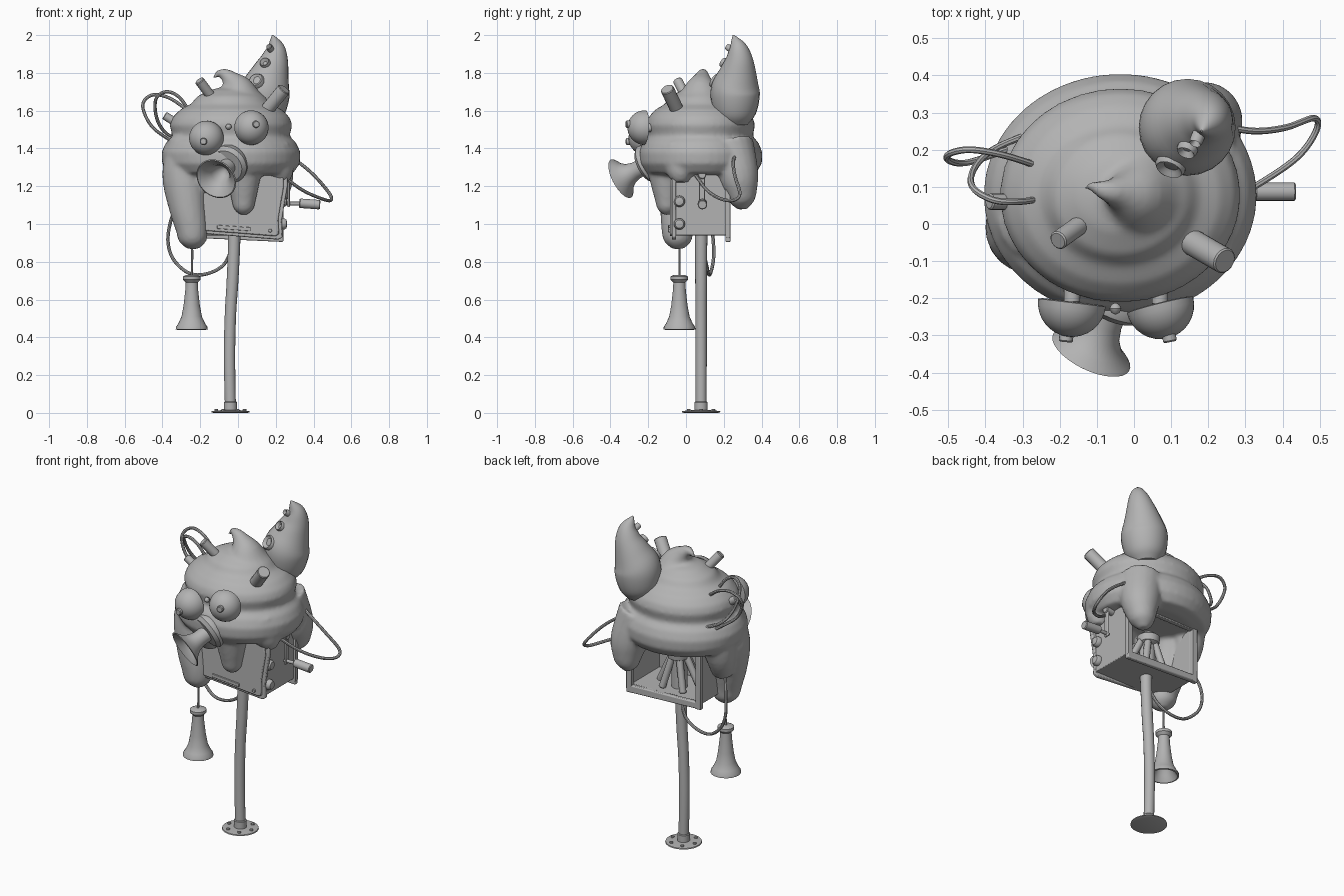
import bpy, bmesh, math
from mathutils import Vector, Quaternion

grey = bpy.data.materials.new("plain grey")
grey.diffuse_color = (0.45, 0.45, 0.45, 1)


def finish(name, bm, angle=40):
    bmesh.ops.recalc_face_normals(bm, faces=bm.faces[:])
    me = bpy.data.meshes.new(name)
    bm.to_mesh(me)
    bm.free()
    me.materials.append(grey)
    ob = bpy.data.objects.new(name, me)
    bpy.context.collection.objects.link(ob)
    bpy.ops.object.select_all(action='DESELECT')
    ob.select_set(True)
    bpy.context.view_layer.objects.active = ob
    bpy.ops.object.shade_smooth_by_angle(angle=math.radians(angle))
    return ob


def skin(bm, rings):
    # join successive rings of vertices and cap both ends
    n = len(rings[0])
    for a, b in zip(rings, rings[1:]):
        for i in range(n):
            j = (i + 1) % n
            bm.faces.new((a[i], a[j], b[j], b[i]))
    bm.faces.new(rings[0][::-1])
    bm.faces.new(rings[-1])


def add_tube(bm, pts, seg=10, steps=4):
    # smooth sweep through (x, y, z, radius) points
    p = [Vector(q) for q in pts]
    p = [2 * p[0] - p[1]] + p + [2 * p[-1] - p[-2]]
    path = []
    for k in range(1, len(p) - 2):
        a, b, c, d = p[k - 1:k + 3]
        for s in range(steps):
            t = s / steps
            path.append(0.5 * (2 * b + (c - a) * t + (2 * a - 5 * b + 4 * c - d) * t * t
                               + (3 * b - a - 3 * c + d) * t ** 3))
    path.append(p[-2])
    pos = [q.to_3d() for q in path]
    last, rings, u = None, [], None
    for k, c in enumerate(pos):
        t = (pos[min(k + 1, len(pos) - 1)] - pos[max(k - 1, 0)]).normalized()
        u = t.orthogonal().normalized() if u is None else last.rotation_difference(t) @ u
        last, v, r = t, t.cross(u), max(path[k][3], 0.002)
        rings.append([bm.verts.new(c + r * (math.cos(w) * u + math.sin(w) * v))
                      for w in (2 * math.pi * i / seg for i in range(seg))])
    skin(bm, rings)


def tube(name, pts, seg=10, steps=4):
    bm = bmesh.new()
    add_tube(bm, pts, seg, steps)
    return finish(name, bm)


def cable(name, pts, r=0.009):
    return tube(name, [(*q, r) for q in pts], 8, 6)


def add_lathe(bm, prof, loc, axis=(0, 0, 1), seg=24, sy=1):
    q = Vector((0, 0, 1)).rotation_difference(Vector(axis))
    rings = []
    for r, h in prof:
        r = max(r, 0.001)
        rings.append([bm.verts.new(Vector(loc) + q @ Vector(
            (r * math.cos(w), sy * r * math.sin(w), h)))
            for w in (2 * math.pi * i / seg for i in range(seg))])
    skin(bm, rings)


def lathe(name, prof, loc, axis=(0, 0, 1), seg=24):
    bm = bmesh.new()
    add_lathe(bm, prof, loc, axis, seg)
    return finish(name, bm)


def rod(name, a, b, r, seg=16, bevel=0.004):
    a, b = Vector(a), Vector(b)
    n = (b - a).length
    return lathe(name, [(r - bevel, 0), (r, bevel), (r, n - bevel), (r - bevel, n)], a, b - a, seg)


def prism(name, outline, y0, y1, bevel=0.006):
    # extrude an x-z outline along y
    bm = bmesh.new()
    skin(bm, [[bm.verts.new((x, y, z)) for x, z in outline] for y in (y0, y1)])
    ob = finish(name, bm, 30)
    m = ob.modifiers.new("rounded", 'BEVEL')
    m.width, m.segments = bevel, 2
    return ob


def block(name, x0, x1, y0, y1, z0, z1, bevel=0.004):
    return prism(name, [(x0, z0), (x1, z0), (x1, z1), (x0, z1)], y0, y1, bevel)


# Foot, sleeve, bolts and bent post
C = (-0.04, 0.08)
lathe("foot_plate", [(0.09, 0), (0.102, 0.004), (0.1, 0.01), (0.04, 0.015)], (*C, 0), seg=32)
rod("foot_sleeve", (*C, 0.01), (*C, 0.06), 0.035, 20)
for i in range(6):
    w = math.pi * i / 3
    x, y = C[0] + 0.075 * math.cos(w), C[1] + 0.075 * math.sin(w)
    rod("foot_bolt", (x, y, 0.008), (x, y, 0.02), 0.01, 8, 0.002)
tube("post", [(-0.04, 0.08, 0.02, 0.029), (-0.045, 0.08, 0.3, 0.03), (-0.04, 0.08, 0.52, 0.03),
              (-0.03, 0.08, 0.68, 0.031), (-0.022, 0.08, 0.85, 0.032), (-0.02, 0.08, 0.96, 0.034)], 16)

# Soft swirled head with drips and curled tip, fused into one skin
bm = bmesh.new()
add_lathe(bm, [(0, 1.735), (0.11, 1.71), (0.18, 1.675), (0.212, 1.635), (0.27, 1.605), (0.31, 1.565),
               (0.325, 1.525), (0.315, 1.485), (0.31, 1.465), (0.345, 1.43), (0.368, 1.38),
               (0.365, 1.32), (0.33, 1.27), (0.25, 1.255), (0, 1.265)],
          (-0.037, 0.077, 0), seg=48, sy=0.89)
for pts in (
    [(0, .08, 1.66, .14), (-.01, .08, 1.72, .09), (-.04, .085, 1.765, .05),      # curl
     (-.075, .09, 1.795, .03), (-.105, .1, 1.795, .018), (-.13, .1, 1.77, .008)],
    [(-.24, .02, 1.42, .13), (-.28, -.01, 1.26, .122), (-.267, -.035, 1.1, .102),  # long side drip
     (-.245, -.045, .98, .086), (-.24, -.042, .91, .073), (-.24, -.04, .868, .03)],
    [(-.28, .12, 1.38, .11), (-.305, .1, 1.22, .085), (-.29, .06, 1.1, .06)],    # side skirt
    [(.02, -.1, 1.36, .13), (.03, -.105, 1.24, .09), (.03, -.1, 1.13, .065),     # front drip
     (.03, -.1, 1.08, .052), (.03, -.1, 1.048, .02)],
    [(.14, .23, 1.42, .13), (.185, .275, 1.26, .11), (.19, .292, 1.17, .085),    # rear drip
     (.185, .297, 1.115, .063), (.185, .3, 1.078, .025)],
    [(.17, -.03, 1.38, .12), (.22, -.03, 1.28, .08), (.23, -.03, 1.22, .04)],    # right hem
    [(-.1, -.1, 1.36, .12), (-.12, -.1, 1.24, .09), (-.12, -.1, 1.16, .04)],     # front hem
):
    add_tube(bm, pts, 20)
head = finish("swirled_head", bm)
m = head.modifiers.new("fuse", 'REMESH')
m.mode, m.voxel_size, m.use_smooth_shade = 'VOXEL', 0.012, True
m = head.modifiers.new("soften", 'SMOOTH')
m.factor, m.iterations = 0.5, 5

# Curved claw with sucker rings
tube("claw", [(.13, .26, 1.53, .07), (.135, .26, 1.58, .108), (.14, .26, 1.65, .127),
              (.148, .262, 1.72, .128), (.172, .275, 1.8, .1), (.193, .282, 1.87, .074),
              (.2, .276, 1.93, .05), (.19, .26, 1.975, .022), (.182, .25, 2.0, .003)], 24)
for loc, r in (((.1, .16, 1.755), .042), ((.145, .205, 1.85), .028), ((.17, .23, 1.93), .018)):
    lathe("claw_sucker", [(r, -.02), (r, .008), (r * .85, .018), (r * .6, .01), (r * .3, 0)],
          loc, (-.3, -.75, .5), 20)

# Domed eyes with stems and pupils
for c, d, pupil in (((-.167, -.212, 1.455), (-.12, -1, 0), (-.18, 1.437)),
                    ((.07, -.218, 1.51), (.25, -1, .05), (.09, 1.528))):
    dome = [(0, 0), (.08, -.003)] + [(.092 * math.cos(w), .092 * math.sin(w))
                                     for w in (math.pi / 16 * i for i in range(9))]
    lathe("eye_dome", dome, c, d, 32)
    rod("eye_stem", (c[0], -.1, c[2]), c, .022)
    rod("pupil", (pupil[0], -.28, pupil[1]), (pupil[0] + d[0] * .03, -.318, pupil[1]), .019)
lathe("nose_stud", [(0, -.016), (.011, -.011), (.016, 0), (.011, .011), (0, .016)],
      (-.05, -.228, 1.515), (0, -1, 0), 14)

# Trumpet mouth and its collar
AX = Vector((-.38, -.8, -.43)).normalized()
rim = Vector((-.115, -.345, 1.24))
lathe("mouth_trumpet", [(.05, -.22), (.046, -.15), (.046, -.1), (.056, -.06), (.078, -.028),
                        (.105, -.008), (.114, 0), (.108, .003), (.076, -.02), (.052, -.055),
                        (.036, -.1), (.01, -.12)], rim, AX, 32)
lathe("mouth_collar", [(.08, -.06), (.105, -.03), (.108, 0), (.09, .02), (.05, .022)],
      (-.055, -.205, 1.315), AX, 32)

# Hanging earpiece on its wire
lathe("earpiece", [(.03, .73), (.046, .722), (.046, .705), (.032, .69), (.034, .65), (.043, .57),
                   (.054, .51), (.07, .475), (.083, .455), (.085, .442), (.076, .44), (.055, .475),
                   (.035, .53), (.01, .55)], (-.245, -.035, 0))
cable("earpiece_wire", [(-.245, -.035, .72), (-.243, -.035, .8), (-.243, -.035, .9)], .006)

# Open-backed box: wavy front plate, walls and rear frame
front = [(-.255, .955), (.215, .917), (.236, .93), (.232, 1.02), (.245, 1.1),
         (.262, 1.2), (.26, 1.28), (-.255, 1.28)]
prism("front_plate", front, -.075, -.052)
prism("front_panel", [(x * .92, 1.1 + (z - 1.1) * .9) for x, z in front], -.086, -.07)
prism("panel_slot", [(-.11, .975), (.07, .962), (.07, .982), (-.11, .995)], -.094, -.08, .002)
rod("panel_screw", (.17, -.095, .965), (.17, -.08, .965), .01, 10, .002)
block("box_floor", -.235, .225, -.06, .215, .94, .955)
block("box_roof", -.235, .225, -.06, .215, 1.265, 1.28)
block("box_wall_left", -.24, -.225, -.06, .215, .94, 1.28)
block("box_wall_right", .215, .23, -.06, .215, .94, 1.28)
prism("rear_frame_bottom", [(-.262, .928), (.24, .905), (.24, .95), (-.262, .968)], .208, .236)
block("rear_frame_top", -.262, .24, .208, .236, 1.25, 1.29)
for x in (-.262, .205):
    block("rear_frame_side", x, x + .036, .208, .236, .925, 1.28)

# Inner mechanism
rod("works_core", (-.02, .09, .95), (-.02, .09, 1.2), .045)
lathe("works_hub", [(.02, -.04), (.06, -.02), (.065, .02), (.03, .05)], (-.02, .1, 1.16))
for i in range(6):
    w = math.pi / 3 * i
    rod("works_strut", (-.02 + .14 * math.cos(w), .08 + .09 * math.sin(w), .955),
        (-.02 + .045 * math.cos(w), .09 + .04 * math.sin(w), 1.15), .02, 10)

# Crank and side knobs
block("crank_arm", .262, .274, .07, .1, 1.09, 1.29)
rod("crank_axle", (.22, .085, 1.26), (.28, .085, 1.26), .022)
rod("crank_pin", (.25, .085, 1.108), (.35, .087, 1.108), .01)
rod("crank_handle", (.325, .087, 1.11), (.435, .087, 1.102), .025)
for z in (1.0, 1.12):
    lathe("side_knob", [(.03, 0), (.03, .02), (.022, .032), (.005, .035)], (.225, -.035, z), (1, 0, 0))

# Pegs and plug on the head
rod("left_peg", (-.205, -.045, 1.76), (-.135, .005, 1.665), .026)
rod("right_peg", (.245, -.1, 1.715), (.15, -.045, 1.6), .036)
rod("cable_plug", (-.39, .06, 1.575), (-.31, .06, 1.525), .022)

# Looping cables
cable("upper_loop", [(-.24, .15, 1.58), (-.35, .185, 1.66), (-.44, .2, 1.685), (-.495, .19, 1.655),
                     (-.5, .172, 1.6), (-.45, .165, 1.51), (-.34, .2, 1.43)])
cable("inner_loop", [(-.24, .07, 1.57), (-.31, .06, 1.67), (-.38, .065, 1.7), (-.435, .1, 1.66),
                     (-.43, .15, 1.56), (-.38, .2, 1.48), (-.29, .24, 1.44)])
cable("lower_loop", [(-.32, .08, 1.12), (-.36, .13, 1.0), (-.37, .145, .9), (-.34, .145, .81),
                     (-.26, .13, .74), (-.17, .12, .735), (-.08, .11, .78), (-.03, .09, .87)])
cable("right_loop", [(.25, .26, 1.37), (.33, .25, 1.32), (.41, .26, 1.25), (.485, .285, 1.16),
                     (.49, .25, 1.125), (.44, .18, 1.135), (.34, .11, 1.18), (.23, .05, 1.26)])
